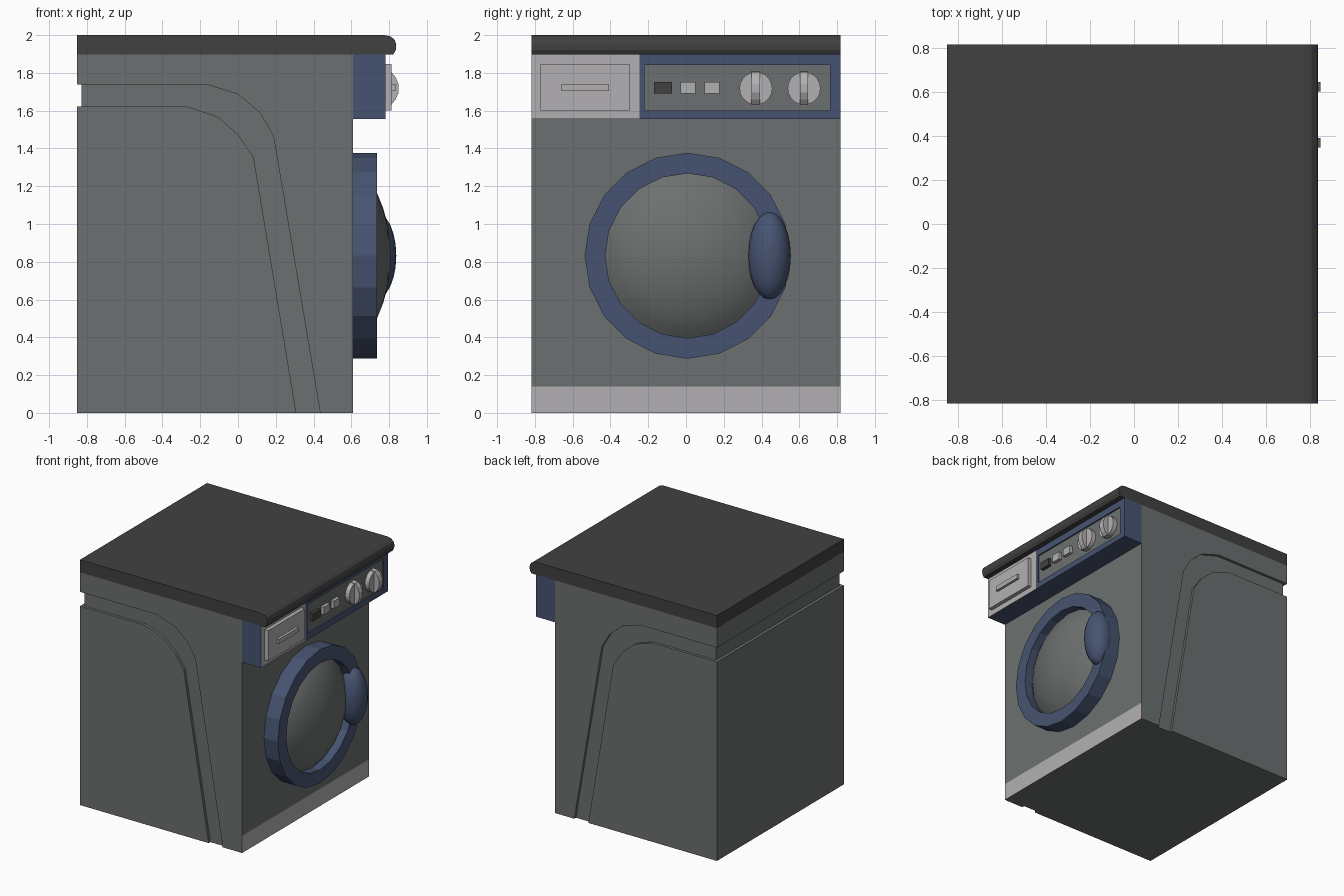
import bpy, bmesh, math
from mathutils import Vector

if "Cube" in bpy.data.objects:
    bpy.data.objects.remove(bpy.data.objects["Cube"])


def material(name, rgb):
    m = bpy.data.materials.new(name)
    m.diffuse_color = (*rgb, 1)
    m.use_nodes = True
    m.node_tree.nodes["Principled BSDF"].inputs["Base Color"].default_value = m.diffuse_color
    return m


GREY = material("body_grey", (0.150, 0.163, 0.160))
DARK = material("dark_grey", (0.053, 0.053, 0.053))
LIGHT = material("light_grey", (0.45, 0.435, 0.445))
BLUE = material("slate_blue", (0.062, 0.088, 0.165))


def finish(name, bm, *mats, smooth=False):
    me = bpy.data.meshes.new(name)
    bm.to_mesh(me)
    bm.free()
    for m in mats:
        me.materials.append(m)
    for p in me.polygons:
        p.use_smooth = smooth
    ob = bpy.data.objects.new(name, me)
    bpy.context.collection.objects.link(ob)
    return ob


def box(name, x, y, z, *mats):
    bm = bmesh.new()
    bmesh.ops.create_cube(bm, size=1)
    for v in bm.verts:
        v.co = [lo + (c + 0.5) * (hi - lo) for c, (lo, hi) in zip(v.co, (x, y, z))]
    return finish(name, bm, *mats)


def prism(name, pts, y0, y1, *mats):
    """Extrude an x-z outline along y."""
    bm = bmesh.new()
    f = bm.faces.new([bm.verts.new((x, y0, z)) for x, z in pts])
    r = bmesh.ops.extrude_face_region(bm, geom=[f])
    for v in r["geom"]:
        if isinstance(v, bmesh.types.BMVert):
            v.co.y = y1
    # keep the starting cap so the solid is closed
    if not f.is_valid:
        bm.faces.new([v for v in bm.verts if abs(v.co.y - y0) < 1e-6])
    bmesh.ops.holes_fill(bm, edges=[e for e in bm.edges if e.is_boundary])
    bmesh.ops.recalc_face_normals(bm, faces=bm.faces)
    return finish(name, bm, *mats)


def lathe(name, prof, cy, cz, n, mat, smooth=False):
    """Spin (radius, x) points about an axis along x."""
    bm = bmesh.new()
    rings = []
    for r, x in prof:
        k = n if r > 0 else 1
        rings.append([bm.verts.new((x, cy + r * math.sin(a), cz + r * math.cos(a)))
                      for a in (math.tau * j / n for j in range(k))])
    for a, b in zip(rings, rings[1:]):
        for j in range(n):
            k = (j + 1) % n
            if len(b) == 1:
                bm.faces.new((b[0], a[k], a[j]))
            else:
                bm.faces.new((b[j], b[k], a[k], a[j]))
    return finish(name, bm, mat, smooth=smooth)


def cut(ob, cutter):
    mod = ob.modifiers.new("cut", 'BOOLEAN')
    mod.operation, mod.solver, mod.object = 'DIFFERENCE', 'EXACT', cutter
    with bpy.context.temp_override(object=ob, active_object=ob):
        bpy.ops.object.modifier_apply(modifier="cut")
    bpy.data.objects.remove(cutter)


def split_front(ob, point, normal, rule):
    """Cut the forward (+x) faces by a plane, then colour faces by a rule."""
    bm = bmesh.new()
    bm.from_mesh(ob.data)
    bm.normal_update()
    top_x = max(v.co.x for v in bm.verts)
    fs = [f for f in bm.faces if f.normal.x > 0.9 and f.calc_center_median().x > top_x - 0.002]
    geom = set(fs) | {e for f in fs for e in f.edges} | {v for f in fs for v in f.verts}
    bmesh.ops.bisect_plane(bm, geom=list(geom), plane_co=point, plane_no=normal)
    bm.normal_update()
    for f in bm.faces:
        f.material_index = rule(f.calc_center_median(), f.normal)
    bm.to_mesh(ob.data)
    bm.free()


W = 0.818
# Cabinet with a curved groove on both sides and round the back
body = box("cabinet", (-0.852, 0.61), (-W, W), (0, 1.897), GREY, LIGHT)
groove = [(0.452, -0.1), (0.187, 1.469), (0.115, 1.59), (0, 1.687), (-0.164, 1.738), (-0.95, 1.738),
          (-0.95, 1.622), (-0.27, 1.622), (-0.111, 1.57), (0.003, 1.471), (0.083, 1.353), (0.325, -0.1)]
for s in (-1, 1):
    cut(body, prism("groove_cutter", groove, s * (W - 0.022), s * 0.95))
cut(body, box("back_cutter", (-0.95, -0.828), (-0.9, 0.9), (1.622, 1.738)))
# Light kick strip along the bottom of the door side
split_front(body, Vector((0, 0, 0.14)), Vector((0, 0, 1)),
            lambda c, n: int(n.x > 0.9 and c.x > 0.6 and c.z < 0.14))

# Worktop with a rounded front lip
prism("worktop", [(-0.852, 1.897), (-0.852, 2), (0.775, 2), (0.808, 1.993), (0.83, 1.975),
                  (0.838, 1.95), (0.836, 1.922), (0.822, 1.897)], -W, W, DARK)

# Control fascia with recessed display
fascia = box("control_fascia", (0.61, 0.78), (-W, W), (1.555, 1.897), BLUE, LIGHT, GREY)
cut(fascia, box("display_cutter", (0.768, 0.9), (-0.22, 0.762), (1.602, 1.842)))


def fascia_rule(c, n):
    if n.x > 0.9:
        return 2 if c.x < 0.775 else int(c.y < -0.245)
    return 0


split_front(fascia, Vector((0, -0.245, 0)), Vector((0, 1, 0)), fascia_rule)

# Detergent drawer
box("drawer_front", (0.775, 0.812), (-0.77, -0.3), (1.6, 1.848), LIGHT)
box("drawer_handle", (0.81, 0.833), (-0.66, -0.408), (1.705, 1.742), LIGHT)

# Push buttons
for i, (y, m) in enumerate(((-0.122, DARK), (0.01, LIGHT), (0.138, LIGHT))):
    h = 0.047 if m is DARK else 0.04
    box(f"button_{i + 1}", (0.766, 0.795), (y - h, y + h), (1.69, 1.752), m)

# Dials: disc plus tapered grip
for i, y in enumerate((0.37, 0.625)):
    lathe(f"dial_{i + 1}", [(0.087, 0.766), (0.087, 0.805), (0, 0.805)], y, 1.718, 20, LIGHT)
    half = [(0.77, 0.089), (0.812, 0.087), (0.835, 0.058), (0.85, 0.022)]
    prism(f"dial_grip_{i + 1}", [(x, 1.718 + d) for x, d in half] +
          [(x, 1.718 - d) for x, d in reversed(half)], y - 0.022, y + 0.022, LIGHT)

# Door: faceted ring, domed glass, bulging handle
CY, CZ = 0.008, 0.832
lathe("door_ring", [(0.545, 0.61), (0.545, 0.735), (0.436, 0.735), (0.436, 0.655)], CY, CZ, 20, BLUE)
lathe("door_glass", [(0.436, 0.665), (0.39, 0.702), (0.33, 0.737), (0.25, 0.769), (0.16, 0.793),
                     (0.08, 0.806), (0, 0.81)], CY, CZ, 20, GREY, smooth=True)
bm = bmesh.new()
bmesh.ops.create_uvsphere(bm, u_segments=20, v_segments=12, radius=1)
for v in bm.verts:
    v.co = (0.728 + 0.11 * v.co.x, 0.442 + 0.113 * v.co.y, CZ + 0.232 * v.co.z)
finish("door_handle", bm, BLUE, smooth=True)
